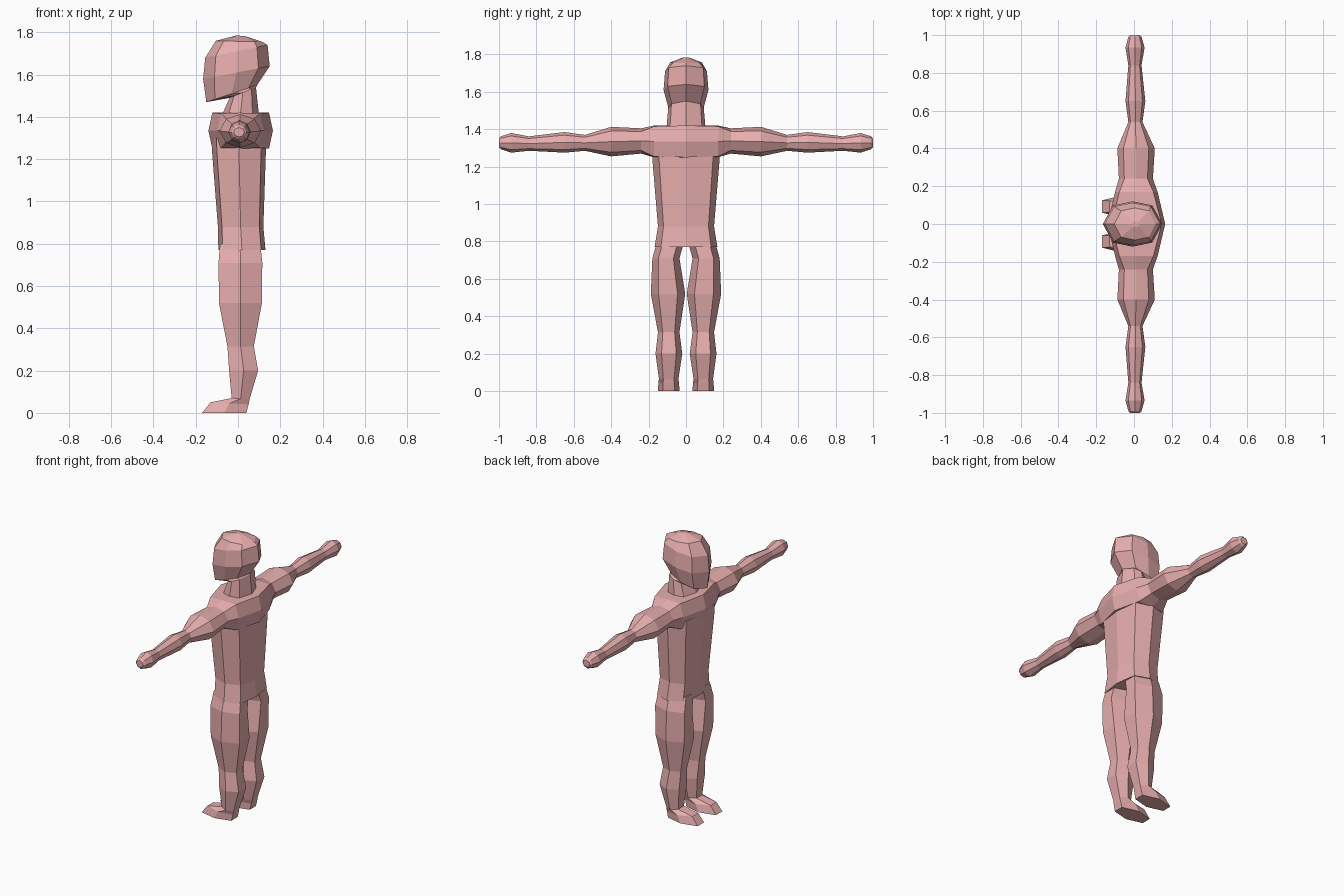
import bpy, bmesh

if "Cube" in bpy.data.objects:
    bpy.data.objects.remove(bpy.data.objects["Cube"])

mat = bpy.data.materials.new("skin")
mat.diffuse_color = (0.80, 0.42, 0.42, 1)
mat.use_nodes = True
mat.node_tree.nodes["Principled BSDF"].inputs["Base Color"].default_value = mat.diffuse_color


def octagon(du, dv):
    return [(1, 0), (du, dv), (0, 1), (-du, dv), (-1, 0), (-du, -dv), (0, -1), (du, -dv)]


HEX = [(1, .55), (0, 1), (-1, .55), (-1, -.55), (0, -1), (1, -.55)]


def level_ring(shape, front, back, y0, y1):
    """Ring around z; front and back are (x, z), so it may tilt."""
    pts = []
    for u, v in shape:
        t = (u + 1) / 2
        pts.append((front[0] + (back[0] - front[0]) * t,
                    (y0 + y1) / 2 + v * (y1 - y0) / 2,
                    front[1] + (back[1] - front[1]) * t))
    return pts


def arm_ring(y, x0, x1, z0, z1, du, dv):
    return [((x0 + x1) / 2 + u * (x1 - x0) / 2, y, (z0 + z1) / 2 + v * (z1 - z0) / 2)
            for u, v in octagon(du, dv)]


def loft(name, rings):
    bm = bmesh.new()
    loops = [[bm.verts.new(p) for p in r] for r in rings]
    n = len(loops[0])
    for a, b in zip(loops, loops[1:]):
        for i in range(n):
            j = (i + 1) % n
            bm.faces.new((a[i], a[j], b[j], b[i]))
    bm.faces.new(loops[0])
    bm.faces.new(loops[-1])
    bmesh.ops.recalc_face_normals(bm, faces=bm.faces[:])
    me = bpy.data.meshes.new(name)
    bm.to_mesh(me)
    bm.free()
    me.materials.append(mat)
    bpy.context.collection.objects.link(bpy.data.objects.new(name, me))


# head and neck
HEAD = octagon(.66, .82)
head = [
    ((-.08, 1.40), (.10, 1.40), .105),
    ((-.04, 1.49), (.085, 1.54), .095),
    ((-.15, 1.47), (.09, 1.55), .093),
    ((-.165, 1.58), (.15, 1.64), .12),
    ((-.155, 1.68), (.14, 1.74), .112),
    ((-.105, 1.76), (.115, 1.755), .085),
    ((-.01, 1.785), (.03, 1.783), .015),
]
loft("head_and_neck", [level_ring(HEAD, f, b, -w, w) for f, b, w in head])

# torso down to the crotch
torso = [(1.30, -.125, .135, .182), (1.24, -.123, .132, .18),
         (.88, -.095, .12, .15), (.77, -.093, .13, .168)]
loft("torso", [level_ring(octagon(.82, .8), (x0, z), (x1, z), -w, w)
               for z, x0, x1, w in torso])

# chest and both arms in one span
arm = [
    (0, -.14, .165, 1.25, 1.42, .88, 1),
    (.17, -.10, .125, 1.25, 1.42, .8, .95),
    (.24, -.08, .10, 1.27, 1.405, .68, .75),
    (.40, -.088, .11, 1.255, 1.413, .68, .72),
    (.54, -.03, .045, 1.285, 1.37, .7, .7),
    (.65, -.045, .06, 1.275, 1.385, .7, .7),
    (.84, -.03, .04, 1.285, 1.362, .7, .7),
    (.935, -.045, .056, 1.275, 1.38, .7, .7),
    (.99, -.03, .04, 1.293, 1.362, .7, .7),
    (1.0, -.02, .03, 1.305, 1.35, .7, .7),
]
span = [arm_ring(-r[0], *r[1:]) for r in reversed(arm[1:])] + [arm_ring(*r) for r in arm]
loft("chest_and_arms", span)

# legs with feet: front (x, z), back (x, z), inner y, outer y
leg = [
    ((-.085, .80), (.105, .80), .01, .155),
    ((-.092, .71), (.115, .71), .035, .18),
    ((-.09, .52), (.113, .52), .004, .188),
    ((-.05, .315), (.075, .315), .035, .15),
    ((-.042, .20), (.095, .20), .02, .163),
    ((-.03, .07), (.055, .065), .04, .145),
    ((-.13, .05), (.05, .04), .038, .147),
    ((-.17, 0), (.04, 0), .034, .151),
]
for side, s in (("left", -1), ("right", 1)):
    loft(side + "_leg", [level_ring(HEX, f, b, s * y0, s * y1) for f, b, y0, y1 in leg])
